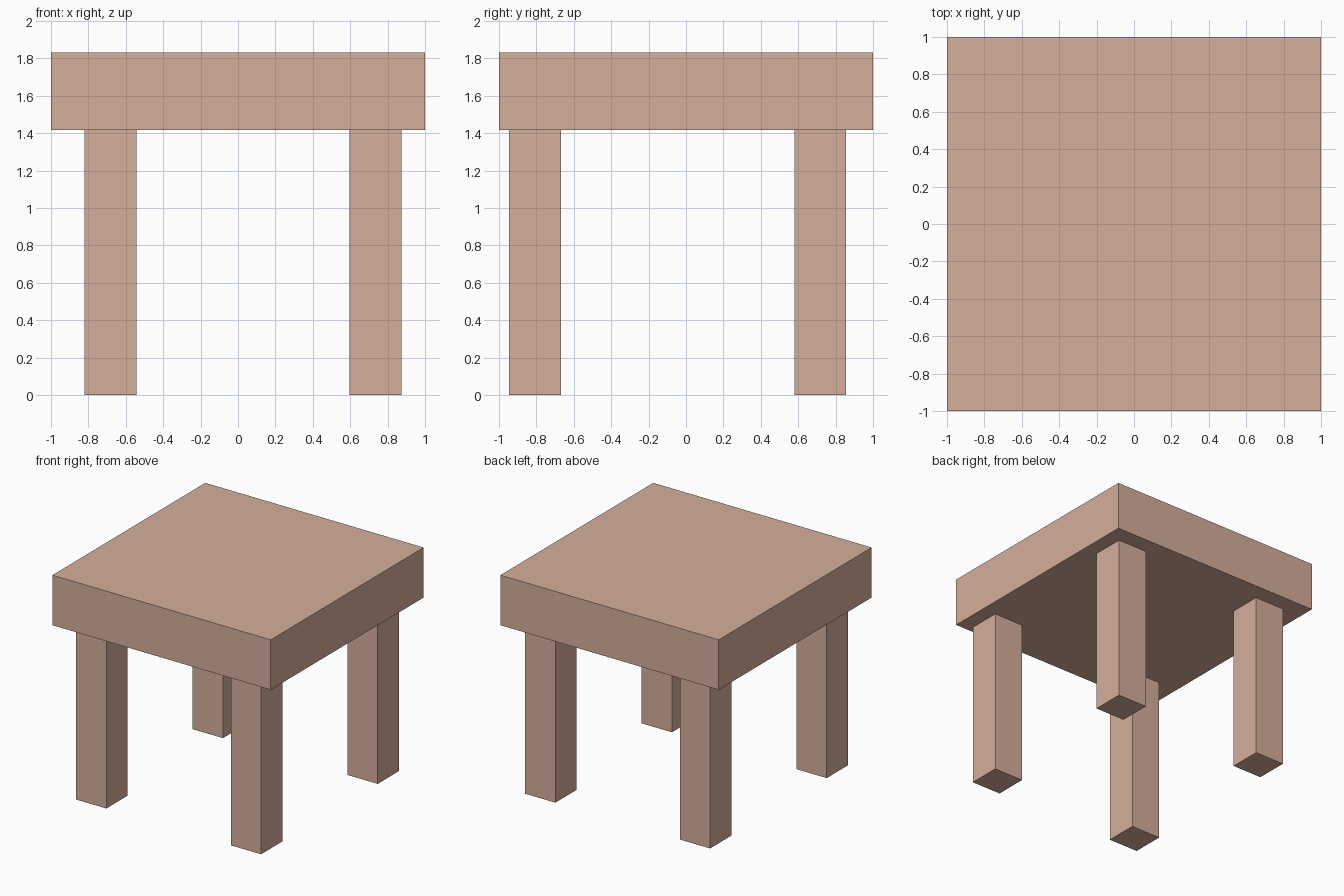
import bpy

if "Cube" in bpy.data.objects:
    bpy.data.objects.remove(bpy.data.objects["Cube"])

wood = bpy.data.materials.new("light_wood")
wood.diffuse_color = (0.67, 0.43, 0.33, 1)
wood.use_nodes = True
wood.node_tree.nodes["Principled BSDF"].inputs["Base Color"].default_value = wood.diffuse_color


def box(name, low, high):
    centre = [(a + b) / 2 for a, b in zip(low, high)]
    size = [b - a for a, b in zip(low, high)]
    bpy.ops.mesh.primitive_cube_add(size=1, location=centre)
    obj = bpy.context.object
    obj.name = name
    obj.scale = size
    bpy.ops.object.transform_apply(location=False, rotation=False, scale=True)
    obj.data.materials.append(wood)
    return obj


# Thick square top
UNDERSIDE = 1.416
box("table_top", (-1, -1, UNDERSIDE), (1, 1, 1.83))

# Four square legs, slightly off centre under the top
LEG = 0.277
for side, x in (("left", -0.682), ("right", 0.735)):
    for end, y in (("front", -0.807), ("back", 0.718)):
        box(f"{end}_{side}_leg",
            (x - LEG / 2, y - LEG / 2, 0),
            (x + LEG / 2, y + LEG / 2, UNDERSIDE))
